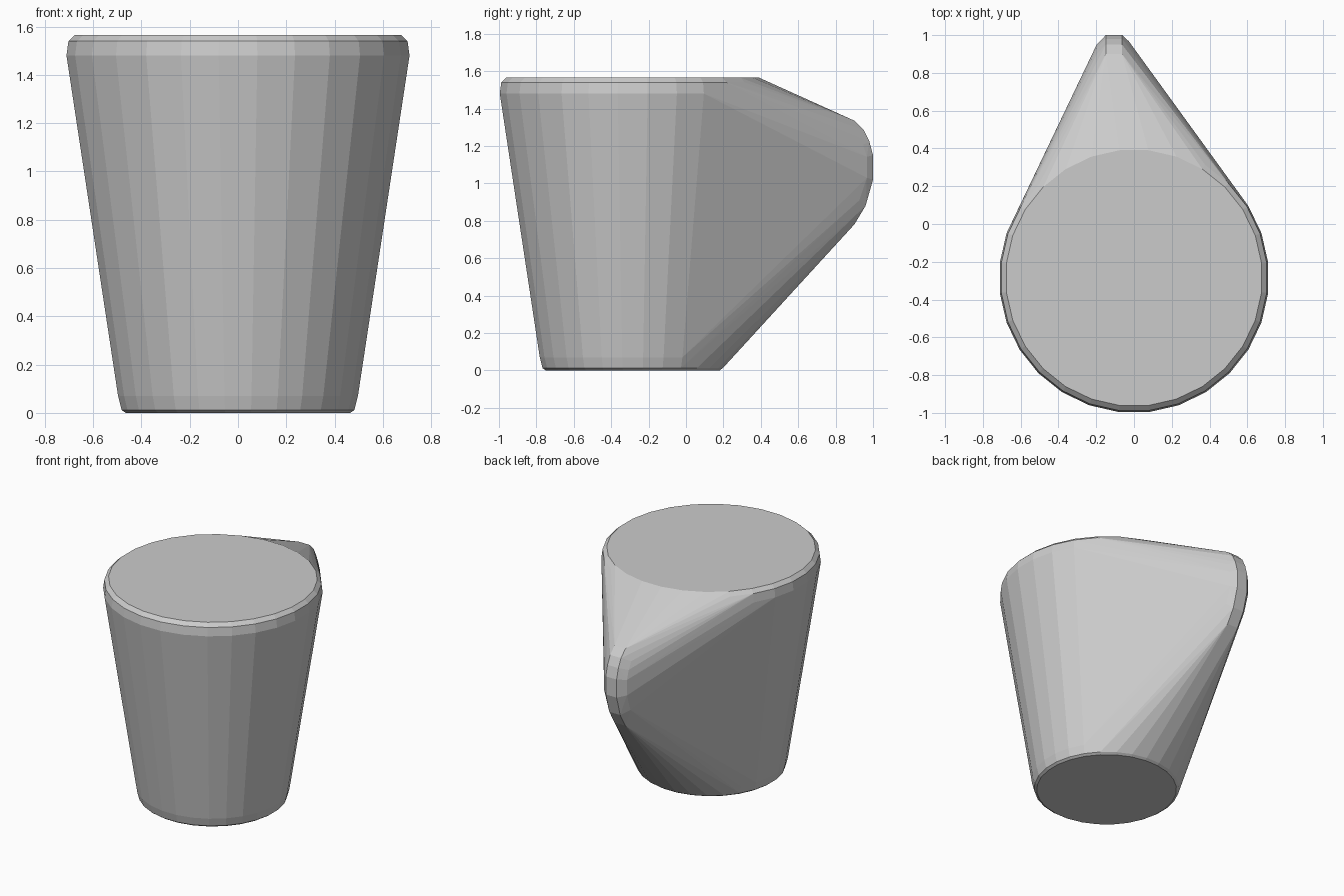
import bpy, bmesh
from math import cos, sin, pi, radians

if "Cube" in bpy.data.objects:
    bpy.data.objects.remove(bpy.data.objects["Cube"])

SIDES = 28
CUP_Y = -0.285
HANDLE_X = -0.112

bm = bmesh.new()

# Tapered cup body: rings of (radius, height) with softened rims
for r, z in [(0.468, 0), (0.485, 0.012), (0.5, 0.07),
             (0.715, 1.48), (0.707, 1.54), (0.68, 1.565)]:
    for i in range(SIDES):
        a = 2 * pi * (i + 0.5) / SIDES
        bm.verts.new((r * sin(a), CUP_Y + r * cos(a), z))

# Rounded handle tip: (y, z) outline, narrow outside and wider inside
tip = [(0.90, 1.335), (0.95, 1.285), (0.98, 1.225), (1.0, 1.15),
       (1.0, 1.02), (0.96, 0.88), (0.90, 0.78)]
for y, z in tip:
    inner_y = y - 0.045
    inner_z = z + (1.09 - z) * 0.14
    for side in (-1, 1):
        bm.verts.new((HANDLE_X + 0.006 + side * 0.043, y, z))
        bm.verts.new((HANDLE_X + side * 0.085, inner_y + 0.004 - side * -0.008, inner_z))

# Wrap body and handle in one taut shell
hull = bmesh.ops.convex_hull(bm, input=bm.verts[:])
inside = [v for v in bm.verts if not v.link_faces]
bmesh.ops.delete(bm, geom=inside, context='VERTS')
bmesh.ops.dissolve_limit(bm, angle_limit=radians(0.5),
                         verts=bm.verts[:], edges=bm.edges[:])
bmesh.ops.recalc_face_normals(bm, faces=bm.faces[:])

mesh = bpy.data.meshes.new("mug_shell")
bm.to_mesh(mesh)
bm.free()
shell = bpy.data.objects.new("mug_shell", mesh)
bpy.context.collection.objects.link(shell)
